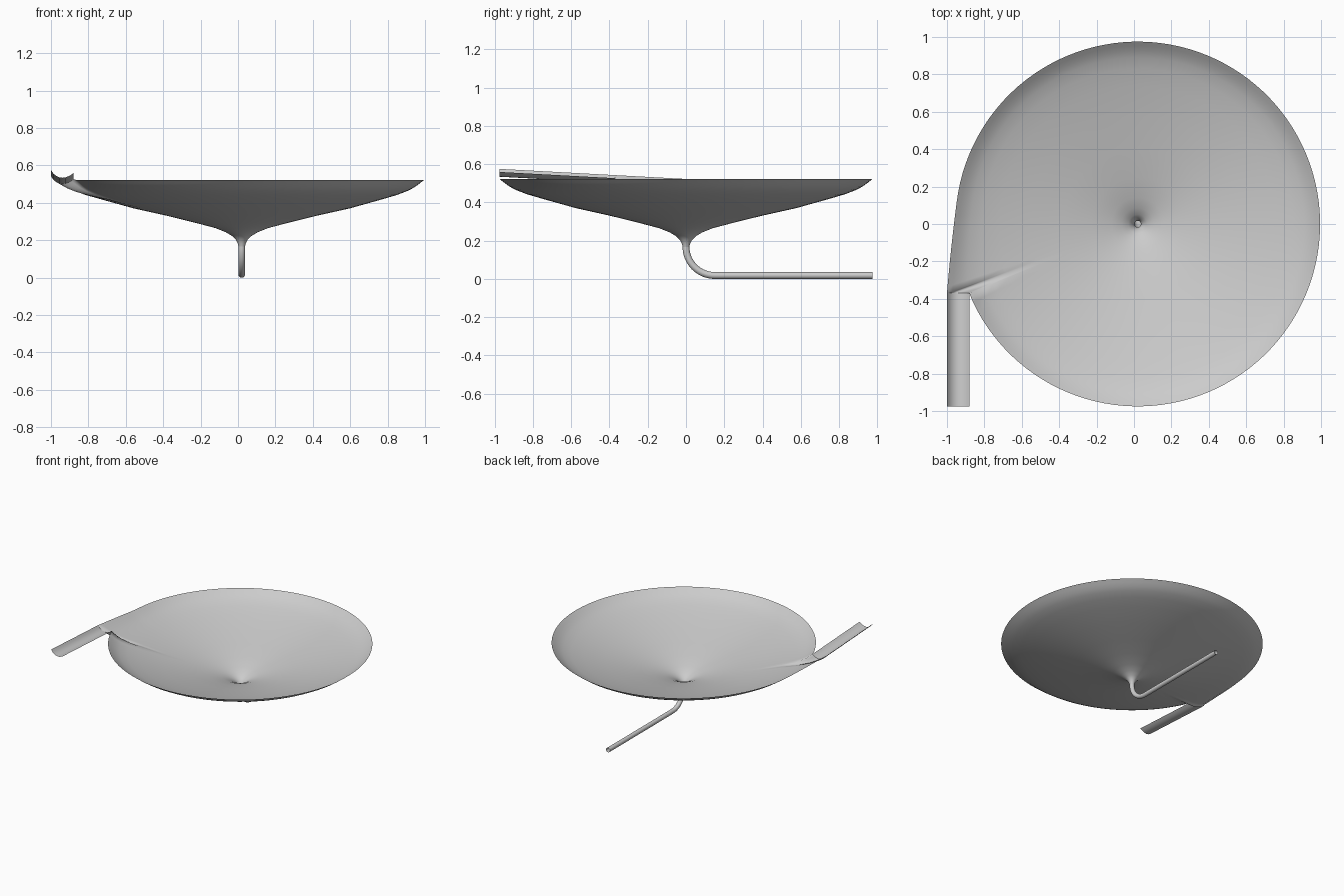
import bpy, bmesh, math

if "Cube" in bpy.data.objects:
    bpy.data.objects.remove(bpy.data.objects["Cube"])

CX, R, RIM = 0.02, 0.975, 0.522      # dish axis, radius, rim height
Y_JOIN, Y_MERGE = -0.37, 0.12        # where the chute enters / blends into the rim
X_OUT, X_IN = -1.0, -0.88            # chute sides

grey = bpy.data.materials.new("light grey")
grey.diffuse_color = (0.6, 0.6, 0.6, 1)
grey.use_nodes = True
grey.node_tree.nodes["Principled BSDF"].inputs["Base Color"].default_value = grey.diffuse_color


def add_mesh(name, rows, closed):
    """Skin a grid of points; closed joins the last row to the first."""
    bm = bmesh.new()
    grid = [[bm.verts.new(p) for p in row] for row in rows]
    n = len(grid)
    for i in range(n if closed else n - 1):
        a, b = grid[i], grid[(i + 1) % n]
        for j in range(len(a) - 1):
            bm.faces.new((a[j], b[j], b[j + 1], a[j + 1]))
    me = bpy.data.meshes.new(name)
    bm.to_mesh(me)
    bm.free()
    me.materials.append(grey)
    ob = bpy.data.objects.new(name, me)
    bpy.context.collection.objects.link(ob)
    for p in me.polygons:
        p.use_smooth = True
    return ob


# --- chute cross-section, falling gently towards the dish
def chute_section(y):
    drop = 0.054 * (y + 0.975)
    pts = [(0, .575), (.1, .558), (.22, .545), (.36, .537), (.5, .534),
           (.64, .536), (.78, .542), (.9, .550), (1, .559)]
    return [(X_OUT + u * (X_IN - X_OUT), y, z - drop) for u, z in pts]


ys = [-0.975 + (Y_JOIN + 0.975) * i / 6 for i in range(7)]
add_mesh("inlet_chute", [chute_section(y) for y in ys], False)

# --- dish rim: circle, then the widening lip, then the mouth of the chute
lip_start = math.pi - math.asin(Y_MERGE / R)
mouth_end = chute_section(Y_JOIN)[-1]
circle_start = math.atan2(Y_JOIN, mouth_end[0] - CX)
rim = []
N = 110
for i in range(N + 1):
    a = circle_start + (lip_start - circle_start) * i / N
    rim.append((CX + R * math.cos(a), R * math.sin(a), RIM))
x_merge = CX - math.sqrt(R * R - Y_MERGE ** 2)
for i in range(1, 14):
    t = i / 14
    y = Y_MERGE + (Y_JOIN - Y_MERGE) * t
    s = 1 - (1 - t) ** 1.0
    x = x_merge + (X_OUT - x_merge) * (s + 0.22 * s * (1 - s))
    rim.append((x, y, max(RIM, .575 - .054 * (y + .975))))
rim += chute_section(Y_JOIN)[:-1]
rim[0] = mouth_end

# --- funnel dish: profile swept around the axis, outer band stretched to the rim
profile = [(.017, .165), (.021, .182), (.031, .203), (.05, .222), (.085, .243),
           (.14, .265), (.25, .294), (.4, .331), (.576, .37), (.737, .415),
           (.83, .442), (.89, .465), (.925, .484), (.952, .504), (R, RIM)]
FREE = 0.70
rows = []
for x, y, z in rim:
    a, rr = math.atan2(y, x - CX), math.hypot(x - CX, y)
    row = []
    for r, pz in profile:
        s = max(0, (r - FREE) / (R - FREE))
        q = r + s * (rr - R)
        row.append((CX + q * math.cos(a), q * math.sin(a), pz + s * s * (z - RIM)))
    rows.append(row)
add_mesh("funnel_dish", rows, True)

# --- outlet pipe: bends from the throat to the back
BEND, PR = 0.15, 0.018
path = [(CX, BEND * (1 - math.cos(t)), PR + BEND * (1 - math.sin(t)))
        for t in (math.pi / 2 * i / 14 for i in range(15))]
path.append((CX, 0.975, PR))
rows = []
for i, (x, y, z) in enumerate(path):
    t = math.pi / 2 * min(i, 14) / 14
    # section plane turns with the bend
    ny, nz = math.cos(t), math.sin(t)
    rows.append(None)
rows = []
for i, (x, _, _) in enumerate(path):
    t = math.pi / 2 * min(i, 14) / 14      # 0 = pointing down, 90 deg = pointing back
    cy, cz = BEND * (1 - math.cos(t)), PR + BEND * (1 - math.sin(t))
    if i == len(path) - 1:
        cy, cz = 0.975, PR
    ring = []
    for k in range(21):
        b = 2 * math.pi * k / 20
        o = PR * math.cos(b)
        ring.append((x + PR * math.sin(b), cy + o * math.cos(t), cz + o * math.sin(t)))
    rows.append(ring)
add_mesh("outlet_pipe", rows, False)
